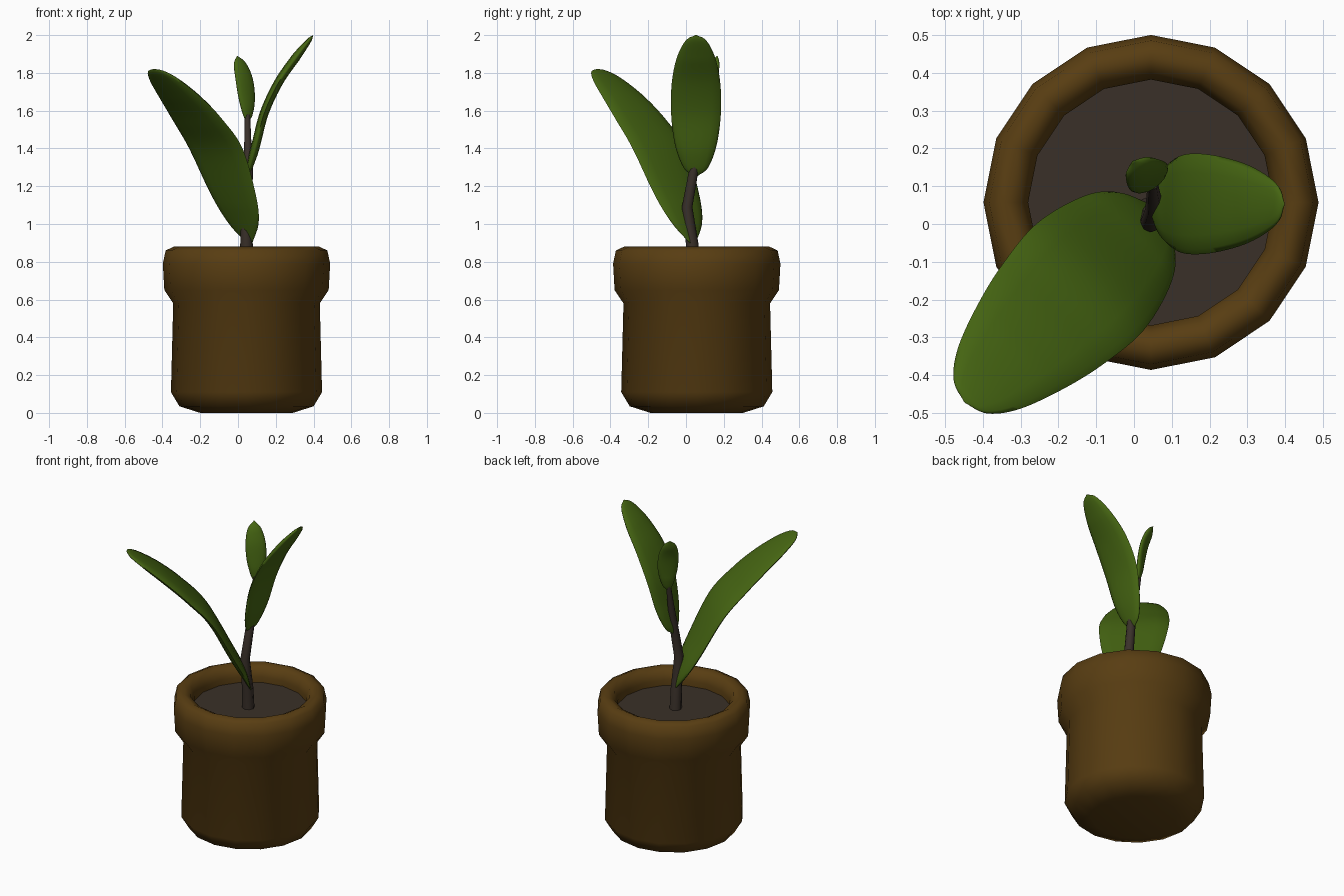
import bpy, bmesh, math
from mathutils import Vector

if "Cube" in bpy.data.objects:
    bpy.data.objects.remove(bpy.data.objects["Cube"])


def material(name, rgb):
    m = bpy.data.materials.new(name)
    m.diffuse_color = (*rgb, 1)
    m.use_nodes = True
    m.node_tree.nodes["Principled BSDF"].inputs["Base Color"].default_value = m.diffuse_color
    return m


CLAY = material("brown clay", (0.098, 0.047, 0.006))
SOIL = material("dark soil", (0.042, 0.030, 0.021))
STEM = material("dark bark", (0.042, 0.030, 0.023))
LEAF = material("leaf green", (0.060, 0.130, 0.006))


def loft(name, rings, mat, angle=60):
    """Skin a list of equal-length closed rings and cap both ends."""
    bm = bmesh.new()
    vr = [[bm.verts.new(p) for p in r] for r in rings]
    n = len(vr[0])
    for a, b in zip(vr, vr[1:]):
        for i in range(n):
            j = (i + 1) % n
            bm.faces.new((a[i], a[j], b[j], b[i]))
    bm.faces.new(vr[0][::-1])
    bm.faces.new(vr[-1])
    bmesh.ops.recalc_face_normals(bm, faces=bm.faces)
    me = bpy.data.meshes.new(name)
    bm.to_mesh(me)
    bm.free()
    ob = bpy.data.objects.new(name, me)
    bpy.context.collection.objects.link(ob)
    me.materials.append(mat)
    bpy.ops.object.select_all(action='DESELECT')
    ob.select_set(True)
    bpy.context.view_layer.objects.active = ob
    bpy.ops.object.shade_smooth_by_angle(angle=math.radians(angle))
    return ob


def circle(c, r, n):
    return [(c[0] + r * math.cos(math.tau * i / n),
             c[1] + r * math.sin(math.tau * i / n), c[2]) for i in range(n)]


def spline(pts, steps):
    """Catmull-Rom samples through points of any dimension."""
    pts = [Vector(p) for p in pts]
    p = [2 * pts[0] - pts[1]] + pts + [2 * pts[-1] - pts[-2]]
    out = []
    for k in range(1, len(p) - 2):
        a, b, c, d = p[k - 1:k + 3]
        for s in range(steps):
            t = s / steps
            out.append(0.5 * (2 * b + (c - a) * t + (2 * a - 5 * b + 4 * c - d) * t * t
                              + (3 * b - a - 3 * c + d) * t ** 3))
    return out + [pts[-1]]


def leaf(name, path, side, half_width, half_thick, profile):
    """Flattened tapering blade; profile is relative width along its length."""
    pts = spline(path, 6)
    wid = spline([(w, 0) for w in profile], 6)
    side = Vector(side).normalized()
    m = len(pts)
    rings = []
    for i, p in enumerate(pts):
        tan = (pts[min(i + 1, m - 1)] - pts[max(i - 1, 0)]).normalized()
        nor = tan.cross(side).normalized()
        f = i / (m - 1) * (len(wid) - 1)
        k = min(int(f), len(wid) - 2)
        w = wid[k][0] + (wid[k + 1][0] - wid[k][0]) * (f - k)
        # round off both ends
        w = max(w, 0.01)
        th = half_thick * min(1, w * 1.3)
        rings.append([p + side * half_width * w * math.cos(math.tau * a / 14)
                      + nor * th * math.sin(math.tau * a / 14) for a in range(14)])
    return loft(name, rings, LEAF, 100)


# pot: lathe profile, outside up, over the rim and down inside
CX, CY = 0.045, 0.057
profile = [(0.245, 0), (0.355, 0.035), (0.40, 0.11), (0.388, 0.58), (0.435, 0.65),
           (0.443, 0.79), (0.428, 0.86), (0.385, 0.88), (0.345, 0.86),
           (0.325, 0.81), (0.33, 0.74)]
loft("pot", [circle((CX, CY, z), r, 16) for r, z in profile], CLAY, 80)

# soil disc
loft("soil", [circle((CX, CY, z), 0.331, 16) for z in (0.745, 0.775)], SOIL, 30)

# stem
stem = [(0.045, 0.04, 0.75, 0.036), (0.045, 0.032, 0.90, 0.033), (0.045, 0.006, 1.09, 0.028),
        (0.055, 0.042, 1.29, 0.025), (0.052, 0.075, 1.43, 0.019), (0.050, 0.105, 1.58, 0.014)]
loft("stem", [circle(s[:3], s[3], 8) for s in stem], STEM)

# large leaf reaching to the front left: (distance outward, height)
q = math.sqrt(0.5)
big = [(0.005, 0.90), (0.05, 1.01), (0.125, 1.158), (0.255, 1.40),
       (0.39, 1.55), (0.51, 1.66), (0.63, 1.755), (0.70, 1.805), (0.722, 1.82)]
leaf("large_leaf", [(CX + 0.018 - s * q, CY - 0.018 - s * q, z) for s, z in big],
     (1, -1, 0), 0.2, 0.027, (0.12, 0.58, 0.84, 1.0, 0.94, 0.80, 0.58, 0.32, 0.02))

# middle leaf reaching to the right
leaf("middle_leaf", [(0.048, 0.05, 1.255), (0.062, 0.052, 1.30), (0.095, 0.052, 1.42),
                     (0.14, 0.053, 1.59), (0.215, 0.053, 1.75), (0.305, 0.053, 1.88),
                     (0.375, 0.053, 1.97), (0.398, 0.053, 2.0)],
     (0, 1, 0), 0.132, 0.024, (0.1, 0.5, 0.84, 1.0, 0.97, 0.77, 0.42, 0.02))

# small new leaf at the stem tip
leaf("small_leaf", [(0.050, 0.105, 1.545), (0.052, 0.110, 1.58), (0.046, 0.118, 1.67),
                    (0.032, 0.130, 1.77), (0.010, 0.150, 1.85), (-0.004, 0.166, 1.89)],
     (1, 0.8, 0), 0.058, 0.018, (0.15, 0.55, 0.95, 1.0, 0.68, 0.03))
